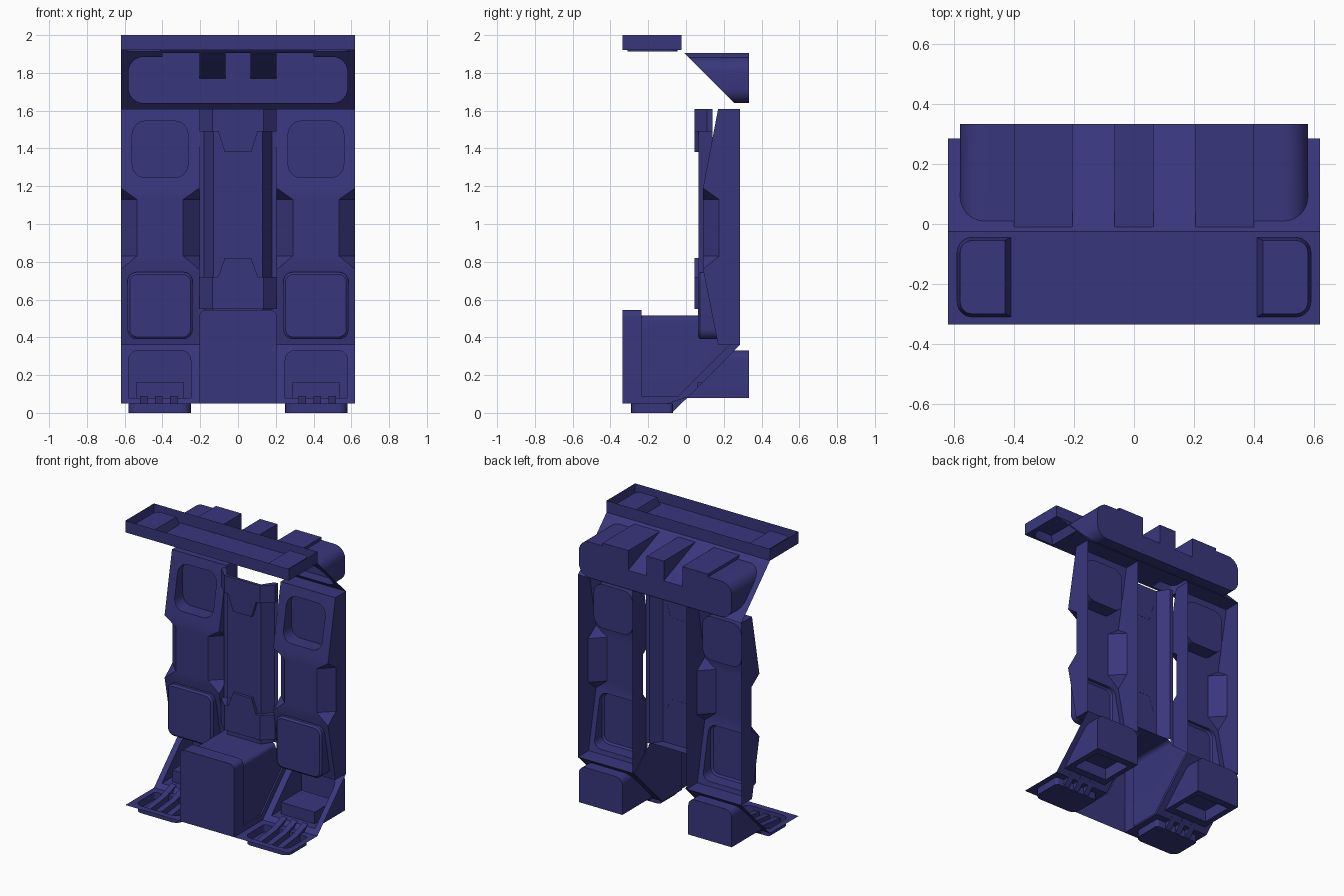
import bpy, bmesh
from math import sin, cos, pi

if "Cube" in bpy.data.objects:
    bpy.data.objects.remove(bpy.data.objects["Cube"])

mat = bpy.data.materials.new("navy")
mat.diffuse_color = (0.04, 0.037, 0.2, 1)
mat.use_nodes = True
mat.node_tree.nodes["Principled BSDF"].inputs["Base Color"].default_value = mat.diffuse_color


class Sheet:
    """Collects open panel faces, then turns them into one object."""
    def __init__(self):
        self.bm = bmesh.new()

    def poly(self, *pts):
        pts = [p for i, p in enumerate(pts) if p != pts[i - 1]]
        if len(pts) > 2:
            self.bm.faces.new([self.bm.verts.new(p) for p in pts])

    def strip(self, a, b, closed=True):
        n = len(a)
        for i in range(n if closed else n - 1):
            j = (i + 1) % n
            self.poly(a[i], a[j], b[j], b[i])

    def holed(self, *loops):
        edges = []
        for loop in loops:
            loop = [p for i, p in enumerate(loop) if p != loop[i - 1]]
            vs = [self.bm.verts.new(p) for p in loop]
            edges += [self.bm.edges.new((vs[i - 1], vs[i])) for i in range(len(vs))]
        bmesh.ops.triangle_fill(self.bm, use_beauty=True, edges=edges)

    def prism(self, a, b):
        self.strip(a, b)
        self.poly(*a)
        self.poly(*b)

    def finish(self, name, mirror=False):
        bm = self.bm
        bmesh.ops.remove_doubles(bm, verts=bm.verts, dist=0.0005)
        bmesh.ops.recalc_face_normals(bm, faces=bm.faces)
        if sum(f.normal.y * f.calc_area() for f in bm.faces) > 0.001:
            bmesh.ops.reverse_faces(bm, faces=bm.faces)
        me = bpy.data.meshes.new(name)
        bm.to_mesh(me)
        bm.free()
        me.materials.append(mat)
        ob = bpy.data.objects.new(name, me)
        bpy.context.collection.objects.link(ob)
        bpy.ops.object.select_all(action='DESELECT')
        ob.select_set(True)
        bpy.context.view_layer.objects.active = ob
        bpy.ops.object.shade_smooth_by_angle(angle=0.5)
        if mirror:
            ob.modifiers.new("mirror", 'MIRROR')
        return ob


def rr(u0, u1, v0, v1, rb, rt, n=6):
    """Rounded rectangle from bottom right, separate bottom and top radii."""
    out = []
    for cu, cv, r, su, sv, a0 in ((u1, v0, rb, -1, 1, -pi / 2), (u1, v1, rt, -1, -1, 0),
                                  (u0, v1, rt, 1, -1, pi / 2), (u0, v0, rb, 1, 1, pi)):
        for i in range(n + 1 if r else 1):
            a = a0 + pi / 2 * i / n
            out.append((cu + su * r + r * cos(a), cv + sv * r + r * sin(a)) if r else (cu, cv))
    return out


def at_y(loop, y):
    return [(u, y(v) if callable(y) else y, v) for u, v in loop]


def at_z(loop, z):
    return [(u, v, z) for u, v in loop]


X0, X1, YF, YB = 0.205, 0.62, 0.09, 0.285

# side columns: front faces, notched edges, upper pocket and lower cushion
s = Sheet()
up = lambda z: YF + (z - 1.19) / 0.42 * 0.08
low = lambda z: YF + (0.76 - z) / 0.40 * 0.08
hole = rr(0.265, 0.56, 1.245, 1.545, 0.07, 0.07)
s.holed(at_y(rr(X0, X1, 1.19, 1.61, 0, 0), up), at_y(hole, up))
s.strip(at_y(hole, up), at_y(hole, 0.2))
s.poly(*at_y(hole, 0.2))
hole = rr(0.24, 0.585, 0.39, 0.745, 0.05, 0.05)
face = rr(0.252, 0.573, 0.402, 0.733, 0.04, 0.04)
s.holed(at_y(rr(X0, X1, 0.36, 0.76, 0, 0), low), at_y(hole, low))
s.strip(at_y(hole, low), at_y(hole, 0.075))
s.strip(at_y(hole, 0.075), at_y(face, 0.064))
s.poly(*at_y(face, 0.064))
s.poly(*at_y([(X0, .76), (X1, .76), (.535, .83), (.535, 1.13),
              (X1, 1.19), (X0, 1.19), (.29, 1.13), (.29, .83)], YF))
for x, xi in ((X0, 0.29), (X1, 0.535)):
    s.poly((xi, YF, .83), (x, .175, .83), (x, .175, 1.13), (xi, YF, 1.13))
    s.poly((x, YF, 1.19), (x, .175, 1.13), (xi, YF, 1.13))
    s.poly((x, YF, .76), (x, .175, .83), (xi, YF, .83))
    s.poly(*[(x, y, z) for y, z in ((YB, .36), (.17, .36), (YF, .76), (.175, .83), (.175, 1.13),
                                    (YF, 1.19), (.17, 1.61), (YB, 1.61))])
for z in (0.36, 1.61):
    s.poly((X0, .17, z), (X1, .17, z), (X1, YB, z), (X0, YB, z))
s.finish("side_column", True)

# sloped kick panel with foot pocket and a hollow step in its floor
s = Sheet()
slope = lambda z: z - 0.075
hole = rr(0.25, 0.58, 0.08, 0.33, 0, 0.05)
s.holed(at_y(rr(X0, X1, 0.05, 0.36, 0, 0), slope), at_y(hole, slope))
s.strip(at_y(hole, slope), at_y(hole, 0.333), False)
s.poly(*at_y(hole, 0.333))
step = rr(0.285, 0.54, 0.06, 0.28, 0, 0)
s.holed(at_z(rr(0.25, 0.58, 0.005, 0.333, 0, 0), 0.08), at_z(step, 0.08))
s.strip(at_z(step, 0.08), at_z(step, 0.16))
s.poly(*at_z(step, 0.16))
s.finish("kick_panel", True)

# floor plate with sunken vent
s = Sheet()
hole = rr(0.25, 0.58, -0.29, -0.07, 0.05, 0.02)
s.holed(at_z(rr(X0, X1, -0.335, -0.025, 0, 0), 0.05), at_z(hole, 0.05))
s.strip(at_z(hole, 0.05), at_z(hole, 0))
s.poly(*at_z(hole, 0))
s.finish("floor_vent", True)

# vent bars
s = Sheet()
bar = [(-.28, 0), (-.28, .03), (-.1, .05), (.02, .09), (-.02, .055), (-.075, 0)]
for x in (0.34, 0.42, 0.50):
    s.prism([(x - .02, y, z) for y, z in bar], [(x + .02, y, z) for y, z in bar])
s.finish("vent_bars", True)

# central housing: rounded front cover, inset body, trim along floor and slope
s = Sheet()
front = rr(-X0, X0, 0.05, 0.545, 0, 0.035)
s.poly(*at_y(front, -0.335))
s.strip(at_y(front, -0.335), at_y(front, -0.235), False)
body = rr(-.195, .195, 0.05, 0.515, 0, 0.03)
s.strip(at_y(front, -0.235), at_y([(u * X0 / .195 * .951, v) for u, v in body], -0.235), False)
s.strip(at_y(body, -0.235), at_y(body, -0.025), False)
upper = [p for p in body if p[1] > 0.3]
s.strip(at_y(upper, -0.025), at_y(upper, 0.13), False)
for k in (-1, 1):
    xo, xi = k * X0, k * .195
    s.poly(*[(xi, y, z) for y, z in ((-.025, .05), (YB, .36), (.13, .485), (-.025, .485))])
    outer = [(-.235, .05), (-.025, .05), (YB, .36)]
    inner = [(-.235, .09), (-.04, .09), (.25, .38)]
    s.strip([(xo, *p) for p in outer], [(xo, *p) for p in inner], False)
    s.strip([(xo, *p) for p in inner], [(xi, *p) for p in inner], False)
s.finish("central_housing")

# central spine with stepped blocks at both ends
s = Sheet()
half = [(.13, .065), (.18, .14), (X0, .14)]
sec = [(-x, y) for x, y in reversed(half)] + half
s.strip(at_z(sec, 0.515), at_z(sec, 1.61), False)
s.finish("spine")
s = Sheet()
blk = [(-X0, .11), (-.135, .045), (.135, .045), (X0, .11), (X0, .14), (.18, .14), (.13, .065),
       (-.13, .065), (-.18, .14), (-X0, .14)]
for za, zb, zt in ((1.61, 1.49, 1.38), (0.55, 0.72, 0.82)):
    s.prism(at_z(blk, za), at_z(blk, zb))
    tab = [(-.105, zb), (-.07, zt), (.07, zt), (.105, zb)]
    s.poly(*at_y(tab, .045))
    s.strip(at_y(tab, .045), at_y(tab, .066), False)
s.finish("spine_blocks")

# sloped hood with a wide ribbed pocket
s = Sheet()
hood = lambda z: 1.895 - z


def hood_loop(n):
    r = [p for p in rr(-.58, .58, 1.64, 1.885, .08, .08) if p[0] > 0]
    r += [(.4, 1.885), (.4, 1.905), (X0, 1.905), (X0, n), (.065, n), (.065, 1.905)]
    return r + [(-x, z) for x, z in reversed(r)]


a, b = at_y(hood_loop(1.905), hood), at_y(hood_loop(1.77), 0.333)
s.holed(at_y(rr(-X1, X1, 1.61, 1.92, 0, 0), hood), a)
s.strip(a, b)
s.holed(b)
s.finish("hood")

# top beam: open tray with a lamp recess at each end
s = Sheet()
rim = rr(-X1, X1, -.335, -.025, 0, 0)
s.strip(at_z(rim, 1.92), at_z(rim, 2.0))
holes = []
for k in (-1, 1):
    lip = [(k * v, u) for u, v in rr(-.31, -.045, .41, .59, 0, .05)]
    inn = [(k * v, u) for u, v in rr(-.30, -.055, .43, .58, 0, .04)]
    holes.append(at_z(lip, 1.92))
    s.strip(at_z(lip, 1.92), at_z(lip, 1.912))
    s.strip(at_z(lip, 1.912), at_z(inn, 1.97))
    s.poly(*at_z(inn, 1.97))
s.holed(at_z(rim, 1.92), *holes)
s.finish("top_beam")
